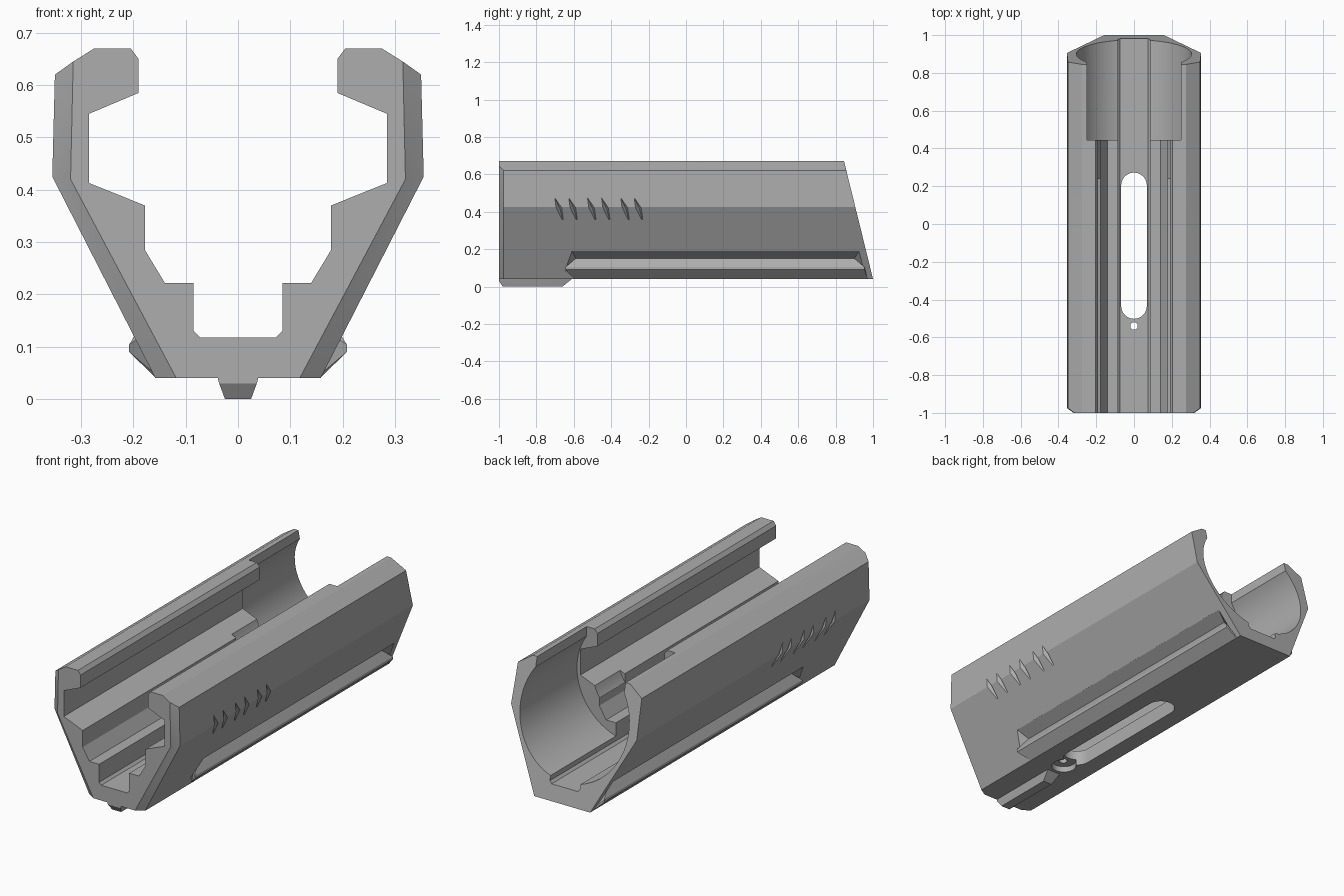
import bpy, bmesh, math
from mathutils import Vector

if "Cube" in bpy.data.objects:
    bpy.data.objects.remove(bpy.data.objects["Cube"])

grey = bpy.data.materials.new("mid grey")
grey.diffuse_color = (0.42, 0.42, 0.42, 1)
grey.use_nodes = True
grey.node_tree.nodes["Principled BSDF"].inputs["Base Color"].default_value = grey.diffuse_color


def add_object(name, bm):
    bmesh.ops.recalc_face_normals(bm, faces=bm.faces)
    me = bpy.data.meshes.new(name)
    bm.to_mesh(me)
    bm.free()
    ob = bpy.data.objects.new(name, me)
    bpy.context.collection.objects.link(ob)
    me.materials.append(grey)
    return ob


def loft(name, rings):
    """Skin a list of equal-length closed rings and cap both ends."""
    bm = bmesh.new()
    vs = [[bm.verts.new(p) for p in r] for r in rings]
    n = len(vs[0])
    for a, b in zip(vs, vs[1:]):
        for i in range(n):
            j = (i + 1) % n
            bm.faces.new((a[i], a[j], b[j], b[i]))
    bm.faces.new(vs[0])
    bm.faces.new(vs[-1][::-1])
    return add_object(name, bm)


def hull(name, pts):
    bm = bmesh.new()
    for p in pts:
        bm.verts.new(p)
    bmesh.ops.convex_hull(bm, input=bm.verts[:])
    return add_object(name, bm)


def box(name, x, y, z):
    return hull(name, [(a, b, c) for a in x for b in y for c in z])


def both(half):
    return half + [(-x, z) for x, z in reversed(half)]


def rear_y(z):
    """Slanted rear end."""
    return 1.0 - (z - 0.04) * 0.155 / 0.63


def cut(ob, cutter):
    mod = ob.modifiers.new("cut", 'BOOLEAN')
    mod.operation = 'DIFFERENCE'
    mod.solver = 'EXACT'
    mod.object = cutter
    bpy.context.view_layer.objects.active = ob
    bpy.ops.object.modifier_apply(modifier=mod.name)
    bpy.data.objects.remove(cutter)


def rod(name, r, y0, y1, z, n=64):
    ring = [(r * math.cos(2 * math.pi * i / n), r * math.sin(2 * math.pi * i / n) + z)
            for i in range(n)]
    return loft(name, [[(x, y, c) for x, c in ring] for y in (y0, y1)])


def pin(name, outline, z0, z1):
    return loft(name, [[(x, y, z) for x, y in outline] for z in (z0, z1)])


def arc(r, cy, a0, a1, n=16):
    return [(r * math.cos(math.radians(a0 + (a1 - a0) * i / n)),
             cy + r * math.sin(math.radians(a0 + (a1 - a0) * i / n))) for i in range(n + 1)]


# Open-topped shell: stepped inner channel, chamfered front, slanted rear
outer = [(0.158, 0.04), (0.355, 0.425), (0.35, 0.62)]
front_outer = [(0.118, 0.04), (0.32, 0.42), (0.315, 0.645)]
inner = [(0.275, 0.67), (0.205, 0.67), (0.19, 0.65), (0.19, 0.585), (0.285, 0.545),
         (0.285, 0.413), (0.178, 0.37), (0.178, 0.285), (0.14, 0.222), (0.085, 0.222),
         (0.085, 0.13), (0.073, 0.118)]
section, front = both(outer + inner), both(front_outer + inner)
body = loft("shell", [[(x, -1, z) for x, z in front],
                      [(x, -0.975, z) for x, z in section],
                      [(x, rear_y(z), z) for x, z in section]])

# Rear bore, its open top, and the narrower bore ahead of it
cut(body, rod("rear_bore", 0.305, 0.445, 1.2, 0.447))
cut(body, box("bore_opening", (-0.25, 0.25), (0.445, 1.2), (0.447, 0.8)))
cut(body, rod("narrow_bore", 0.215, 0.24, 0.5, 0.447))

# Floor slot, pin hole and the pocket below it
cut(body, pin("slot", arc(0.068, 0.204, 0, 180) + arc(0.068, -0.434, 180, 360), -0.1, 0.2))
cut(body, pin("pin_hole", arc(0.02, -0.54, 0, 345), -0.1, 0.2))
cut(body, pin("pocket", arc(0.06, -0.535, 0, 352.5, 32), -0.1, 0.07))

# Side grooves and grip notches, on both sides
for s in (-1, 1):
    cut(body, hull("groove", [(s * x, y, z) for x, z, y0, y1 in
                              ((0.235, 0.08, -0.66, 0.965), (0.175, 0.085, -0.645, 0.95),
                               (0.175, 0.15, -0.59, 0.9), (0.2345, 0.19, -0.61, 0.925),
                               (0.26, 0.19, -0.61, 0.925))
                              for y in (y0, y1)]))
    for y in (-0.68, -0.605, -0.505, -0.43, -0.327, -0.255):
        cut(body, hull("notch", [(s * a, b, c) for a, b, c in
                                 ((0.357, y - 0.025, 0.482), (0.312, y + 0.025, 0.345),
                                  (0.363, y - 0.02, 0.42), (0.363, y + 0.02, 0.42),
                                  (0.328, y + 0.006, 0.415))]))

# Lower side rails with tapered ends
rails = []
for s, side in ((-1, "left"), (1, "right")):
    rails.append(hull(side + "_side_rail", [
        (s * x, y, z) for x, z, y0, y1 in
        ((0.15, 0.041, -0.60, 0.97), (0.158, 0.041, -0.60, 0.97), (0.208, 0.09, -0.645, 0.955),
         (0.208, 0.104, -0.645, 0.955), (0.18, 0.15, -0.59, 0.9), (0.14, 0.15, -0.59, 0.9))
        for y in (y0, y1)]))

# Locating fin under the front
fin = hull("front_fin", [(s * x, y, z) for s in (-1, 1) for x, y, z in
                         ((0.04, -1, 0.045), (0.036, -1, 0.03), (0.025, -0.98, 0.0),
                          (0.025, -0.66, 0.0), (0.04, -0.605, 0.045))])

for ob in [body, fin] + rails:
    bpy.ops.object.select_all(action='DESELECT')
    ob.select_set(True)
    bpy.context.view_layer.objects.active = ob
    bpy.ops.object.shade_smooth_by_angle(angle=math.radians(25))
